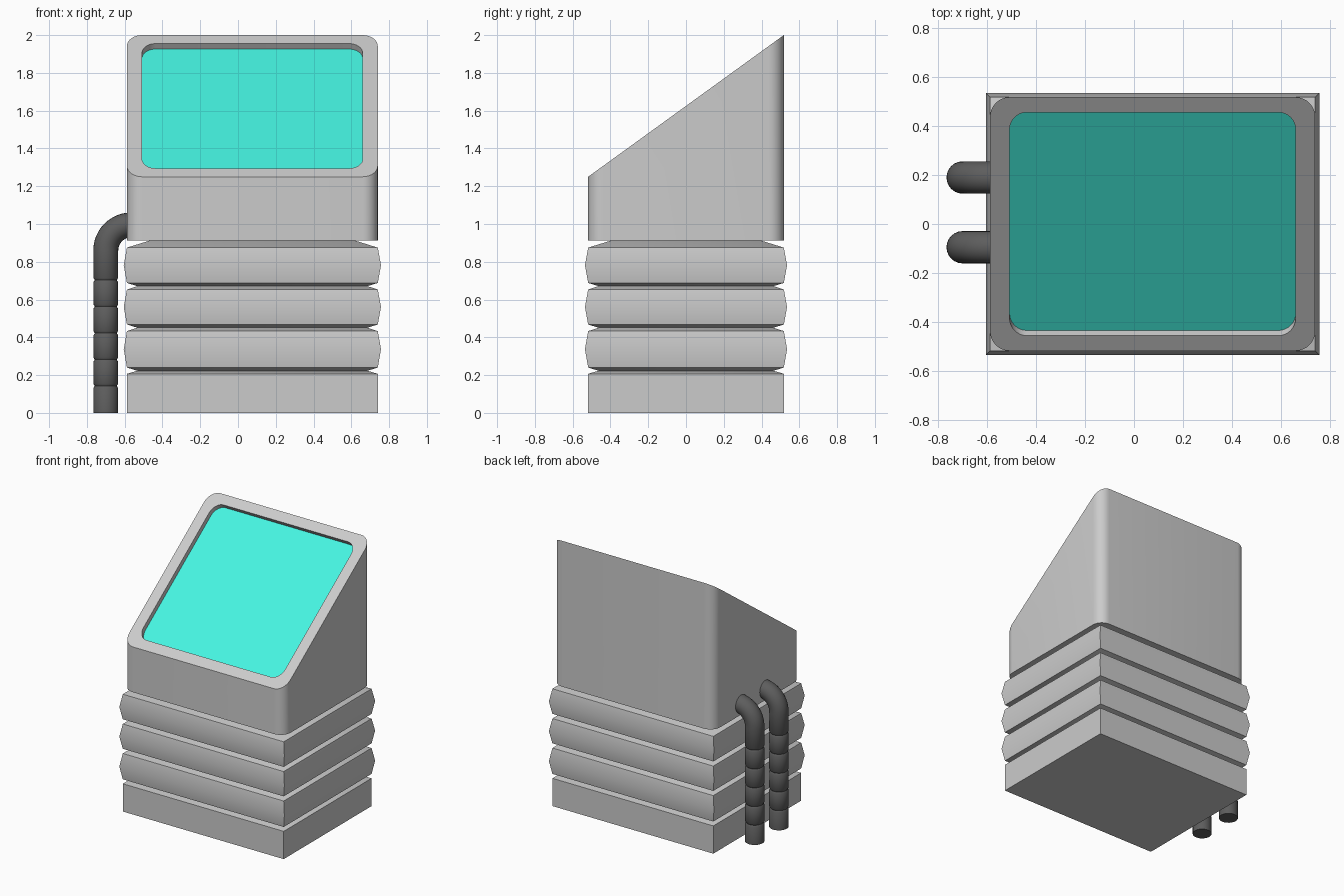
import bpy, bmesh
from math import pi, sin, cos, radians
from mathutils import Vector

if "Cube" in bpy.data.objects:
    bpy.data.objects.remove(bpy.data.objects["Cube"])

CX, HX, HY = 0.076, 0.664, 0.518   # body centre and half sizes


def material(name, rgb):
    m = bpy.data.materials.new(name)
    m.diffuse_color = (*rgb, 1)
    m.use_nodes = True
    m.node_tree.nodes["Principled BSDF"].inputs["Base Color"].default_value = m.diffuse_color
    return m


def loft(name, rings, mat=None, angle=35, cap_start=True, cap_end=True):
    """Skin a list of equal-length closed loops."""
    bm = bmesh.new()
    loops = [[bm.verts.new(p) for p in r] for r in rings]
    n = len(loops[0])
    for a, b in zip(loops, loops[1:]):
        for i in range(n):
            j = (i + 1) % n
            bm.faces.new((a[i], a[j], b[j], b[i]))
    if cap_start:
        bm.faces.new(loops[0][::-1])
    if cap_end:
        bm.faces.new(loops[-1])
    if cap_start and cap_end:
        bmesh.ops.recalc_face_normals(bm, faces=bm.faces)
    me = bpy.data.meshes.new(name)
    bm.to_mesh(me)
    bm.free()
    ob = bpy.data.objects.new(name, me)
    bpy.context.collection.objects.link(ob)
    if mat:
        me.materials.append(mat)
    bpy.ops.object.select_all(action='DESELECT')
    ob.select_set(True)
    bpy.context.view_layer.objects.active = ob
    bpy.ops.object.shade_smooth_by_angle(angle=radians(angle))
    return ob


def rect(offset, z):
    x, y = HX + offset, HY + offset
    return [(CX - x, -y, z), (CX + x, -y, z), (CX + x, y, z), (CX - x, y, z)]


def rounded(scale=1.0, r=0.08, seg=8):
    pts = []
    for k, (sx, sy) in enumerate(((1, 1), (-1, 1), (-1, -1), (1, -1))):
        for i in range(seg + 1):
            a = (k + i / seg) * pi / 2
            pts.append(((sx * (HX - r) + r * cos(a)) * scale + CX,
                        (sy * (HY - r) + r * sin(a)) * scale))
    return pts


rib_grey = material("rib_grey", (0.6, 0.6, 0.6))
screen_green = material("screen_green", (0.06, 0.91, 0.76))
cable_black = material("cable_black", (0.11, 0.11, 0.11))

# Base block with chamfered top
loft("base", [rect(0, 0), rect(0, 0.207), rect(-0.055, 0.223)])

# Bellows: three ribs separated by V grooves
grooves = [0.223, 0.451, 0.671, 0.893]
rings = [rect(-0.055, grooves[0])]
for lo, hi in zip(grooves, grooves[1:]):
    rings += [rect(0, lo + 0.017), rect(0.017, (lo + hi) / 2), rect(0, hi - 0.018)]
    rings.append(rect(-0.055, hi) if hi < 0.8 else rect(-0.12, 0.912))
loft("bellows", rings, rib_grey)

# Sloped housing with a recess sunk square to the slanted face
slope = 0.75 / (2 * HY)


def slant(x, y):
    return Vector((x, y, 1.625 + slope * y))


depth = Vector((0, slope, -1)).normalized() * 0.037
outer, inner = rounded(), rounded(0.88)
rim = [slant(*p) for p in inner]
floor = [p + depth for p in rim]
loft("housing", [[(x, y, 0.912) for x, y in outer],
                 [slant(*p) for p in outer], rim, floor])

# Screen panel lying on the recess floor
lift = -depth * 0.03
loft("screen", [floor, [p + lift for p in floor]], screen_green)

# Segmented cables that bend into the left side of the housing
X, R, BEND = -0.70, 0.066, 0.135
path = [(X, 0.0, 0.0, R)]                       # x, z, tilt, radius
for z in (0.143, 0.282, 0.422, 0.563, 0.703):
    path += [(X, z - 0.012, 0, R), (X, z, 0, R - 0.008), (X, z + 0.012, 0, R)]
for i in range(13):
    t = i / 12 * pi / 2
    path.append((X + BEND * (1 - cos(t)), 0.86 + BEND * sin(t), t, R))

for name, y in (("cable_front", -0.095), ("cable_back", 0.19)):
    rings = []
    for x, z, t, r in path:
        rings.append([(x + r * cos(a) * cos(t), y + r * sin(a), z - r * cos(a) * sin(t))
                      for a in (2 * pi * k / 24 for k in range(24))])
    loft(name, rings, cable_black)
